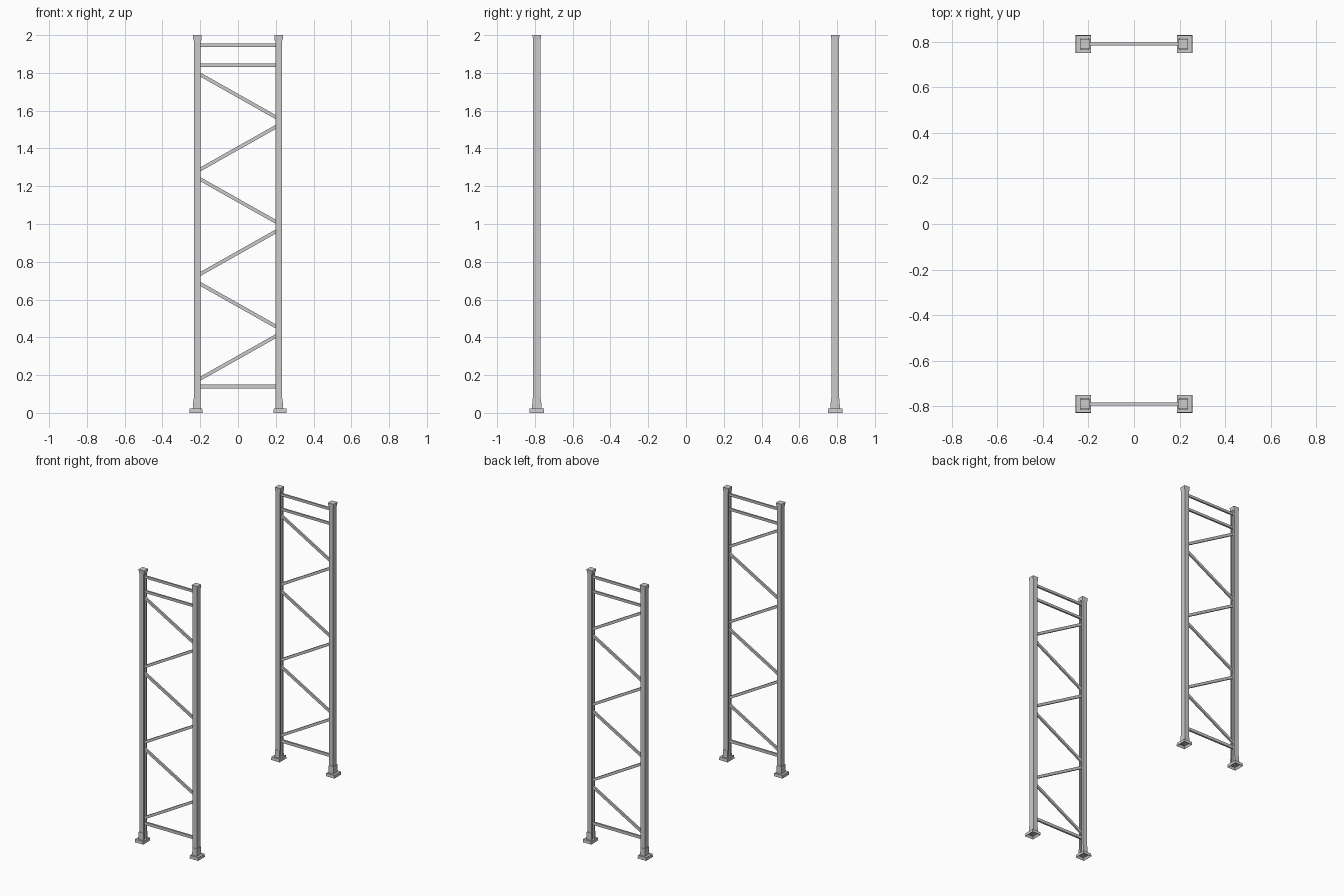
import bpy, bmesh, math
from mathutils import Matrix, Vector

if "Cube" in bpy.data.objects:
    bpy.data.objects.remove(bpy.data.objects["Cube"])

POST_X, FRAME_Y = 0.2155, 0.79


def finish(bm, name):
    bmesh.ops.recalc_face_normals(bm, faces=bm.faces)
    me = bpy.data.meshes.new(name)
    bm.to_mesh(me)
    bm.free()
    ob = bpy.data.objects.new(name, me)
    bpy.context.collection.objects.link(ob)
    return ob


def prism(name, pts, z0, z1, at, sx=1, bottom=1.0):
    """Upright extrusion of a profile; sx mirrors it, bottom flares the lower end."""
    bm = bmesh.new()
    lo = [bm.verts.new((at[0] + sx * x * bottom, at[1] + y * bottom, z0)) for x, y in pts]
    hi = [bm.verts.new((at[0] + sx * x, at[1] + y, z1)) for x, y in pts]
    bm.faces.new(lo)
    bm.faces.new(hi)
    for i in range(len(pts)):
        j = (i + 1) % len(pts)
        bm.faces.new((lo[i], lo[j], hi[j], hi[i]))
    return finish(bm, name)


def hollow_block(name, w, d, z0, z1, at, bottom, wall):
    """Slightly tapered block with a recess in its underside."""
    a, b = w / 2, d / 2
    ob = prism(name, [(-a, -b), (a, -b), (a, b), (-a, b)], z0, z1, at, 1, bottom)
    bm = bmesh.new()
    bm.from_mesh(ob.data)
    face = min(bm.faces, key=lambda f: f.calc_center_median().z)
    bmesh.ops.inset_region(bm, faces=[face], thickness=wall)
    for v in face.verts:
        v.co.z += (z1 - z0) * 0.75
    bm.to_mesh(ob.data)
    bm.free()


def brace(name, p, q, y, height, depth=0.013):
    """Rectangular bar between two (x, z) points."""
    a, b = Vector((p[0], y, p[1])), Vector((q[0], y, q[1]))
    d = b - a
    bm = bmesh.new()
    m = (Matrix.Translation((a + b) / 2)
         @ Matrix.Rotation(-math.atan2(d.z, d.x), 4, 'Y')
         @ Matrix.Diagonal((d.length, depth, height, 1)))
    bmesh.ops.create_cube(bm, size=1, matrix=m)
    finish(bm, name)


# Lipped channel, open toward +x
def channel(a, b, t, lip):
    half = [(a, lip), (a, b), (-a, b), (-a, -b), (a, -b), (a, -lip)]
    inner = [(a - t, -lip), (a - t, -b + t), (-a + t, -b + t),
             (-a + t, b - t), (a - t, b - t), (a - t, lip)]
    return half + inner


POST = channel(0.0175, 0.02, 0.004, 0.009)
# Plain U bracket wrapped around the outside of the post
SHOE = [(0.016, 0.023), (-0.021, 0.023), (-0.021, -0.023), (0.016, -0.023),
        (0.016, -0.02), (-0.0175, -0.02), (-0.0175, 0.02), (0.016, 0.02)]

for y, end in ((-FRAME_Y, "front"), (FRAME_Y, "back")):
    # Posts with feet and caps, mirrored left and right
    for sx, side in ((1, "left"), (-1, "right")):
        tag = f"{end}_{side}"
        at = (-sx * POST_X, y)
        prism(f"post_{tag}", POST, 0.015, 1.98, at, sx)
        prism(f"foot_bracket_{tag}", SHOE, 0.02, 0.075, at, sx, 1.08)
        hollow_block(f"base_plate_{tag}", 0.066, 0.076, 0, 0.022,
                     (-sx * 0.2225, y), 1.04, 0.012)
        hollow_block(f"cap_{tag}", 0.045, 0.044, 1.972, 2.0, at, 0.93, 0.003)

    # Horizontal braces
    for i, (z, h) in enumerate(((0.14, 0.021), (1.84, 0.018), (1.947, 0.018))):
        brace(f"cross_bar_{end}_{i + 1}", (-0.205, z), (0.205, z), y, h)

    # Zigzag diagonals
    for i in range(6):
        z = 0.178 + i * 0.277
        s = -1 if i % 2 == 0 else 1
        brace(f"diagonal_{end}_{i + 1}", (s * 0.205, z), (-s * 0.205, z + 0.231), y, 0.019)
